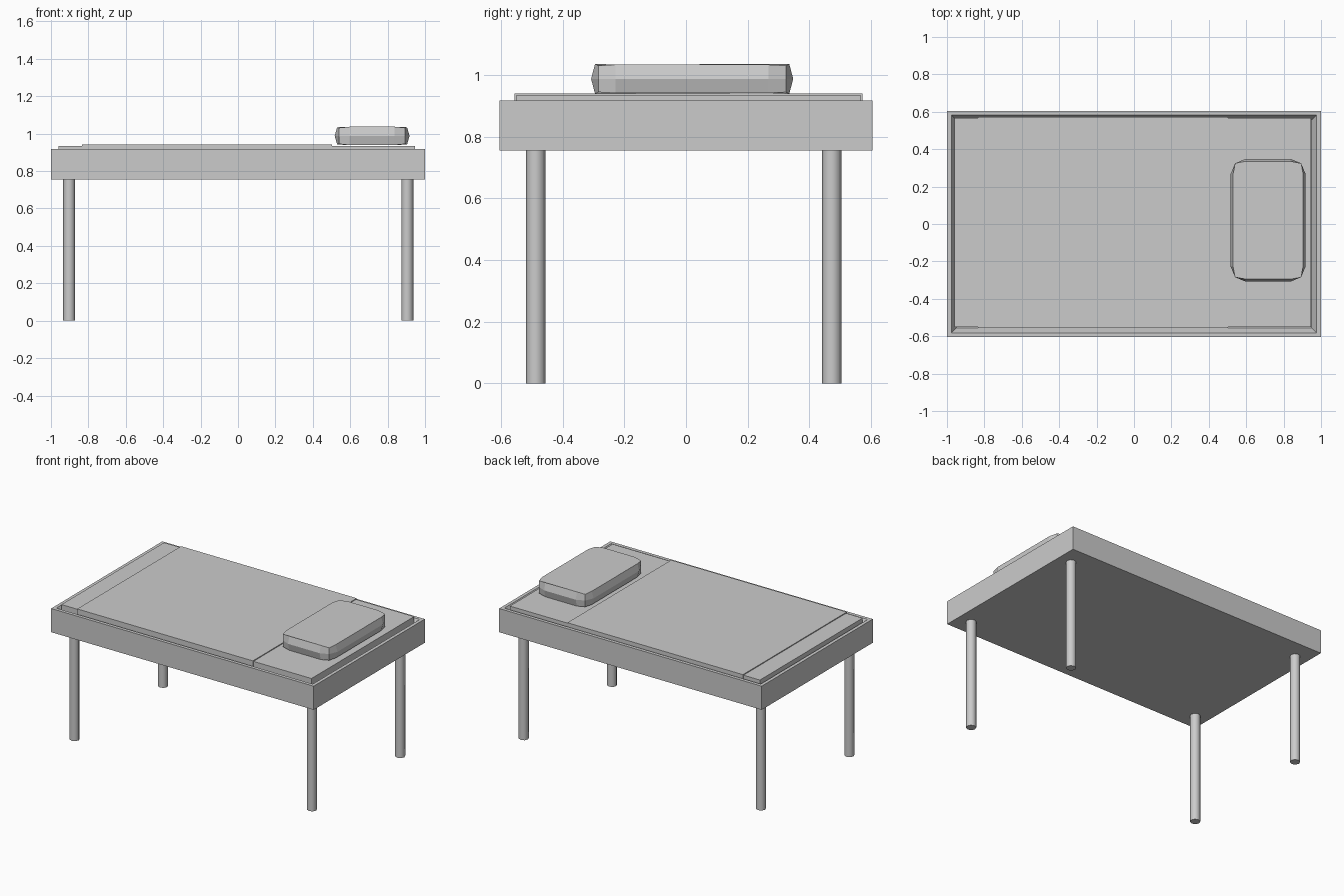
import bpy, bmesh

if "Cube" in bpy.data.objects:
    bpy.data.objects.remove(bpy.data.objects["Cube"])


def finish(name, bm):
    bmesh.ops.recalc_face_normals(bm, faces=bm.faces)
    mesh = bpy.data.meshes.new(name)
    bm.to_mesh(mesh)
    bm.free()
    ob = bpy.data.objects.new(name, mesh)
    bpy.context.collection.objects.link(ob)
    return ob


def rect(x0, x1, y0, y1, z):
    return [(x0, y0, z), (x1, y0, z), (x1, y1, z), (x0, y1, z)]


def loft(name, rings):
    """Skin a stack of closed rings and cap both ends."""
    bm = bmesh.new()
    loops = [[bm.verts.new(p) for p in ring] for ring in rings]
    n = len(loops[0])
    for a, b in zip(loops, loops[1:]):
        for i in range(n):
            j = (i + 1) % n
            bm.faces.new((a[i], a[j], b[j], b[i]))
    bm.faces.new(loops[0][::-1])
    bm.faces.new(loops[-1])
    return finish(name, bm)


def box(name, x0, x1, y0, y1, z0, z1):
    return loft(name, [rect(x0, x1, y0, y1, z0), rect(x0, x1, y0, y1, z1)])


# bed frame: shallow tray with slightly sloped inner walls
loft("bed_frame", [
    rect(-1, 1, -0.605, 0.605, 0.755),
    rect(-1, 1, -0.605, 0.605, 0.918),
    rect(-0.977, 0.977, -0.582, 0.582, 0.918),
    rect(-0.95, 0.95, -0.555, 0.555, 0.87),
])

# mattress and the cover wrapped over its middle
box("mattress", -0.96, 0.945, -0.55, 0.567, 0.872, 0.935)
box("blanket", -0.835, 0.503, -0.557, 0.573, 0.873, 0.941)


# pillow: rounded-rectangle rings, widest at mid height, corners pinched
def pillow_ring(inset, z, pinch):
    cx, cy, hx, hy, r = 0.717, 0.02, 0.2, 0.328, 0.08
    pts = []
    for sx, sy in ((1, 1), (-1, 1), (-1, -1), (1, -1)):
        corner = [(0, r, 0.5), (r * 0.293, r * 0.293, 1), (r, 0, 0)]
        if sx * sy < 0:
            corner.reverse()
        for ox, oy, p in corner:
            pts.append((cx + sx * (hx - max(ox, inset)),
                        cy + sy * (hy - max(oy, inset)), z + pinch * p))
    return pts


loft("pillow", [
    pillow_ring(0.013, 0.939, 0.006),
    pillow_ring(0.0, 0.988, 0.0),
    pillow_ring(0.013, 1.037, -0.006),
])

# legs
for side, x in (("left", -0.903), ("right", 0.905)):
    for end, y in (("front", -0.488), ("back", 0.473)):
        bpy.ops.mesh.primitive_cylinder_add(vertices=8, radius=0.032, depth=0.76,
                                            location=(x, y, 0.38))
        leg = bpy.context.object
        leg.name = f"{end}_{side}_leg"
        bpy.ops.object.shade_smooth_by_angle(angle=0.9)
